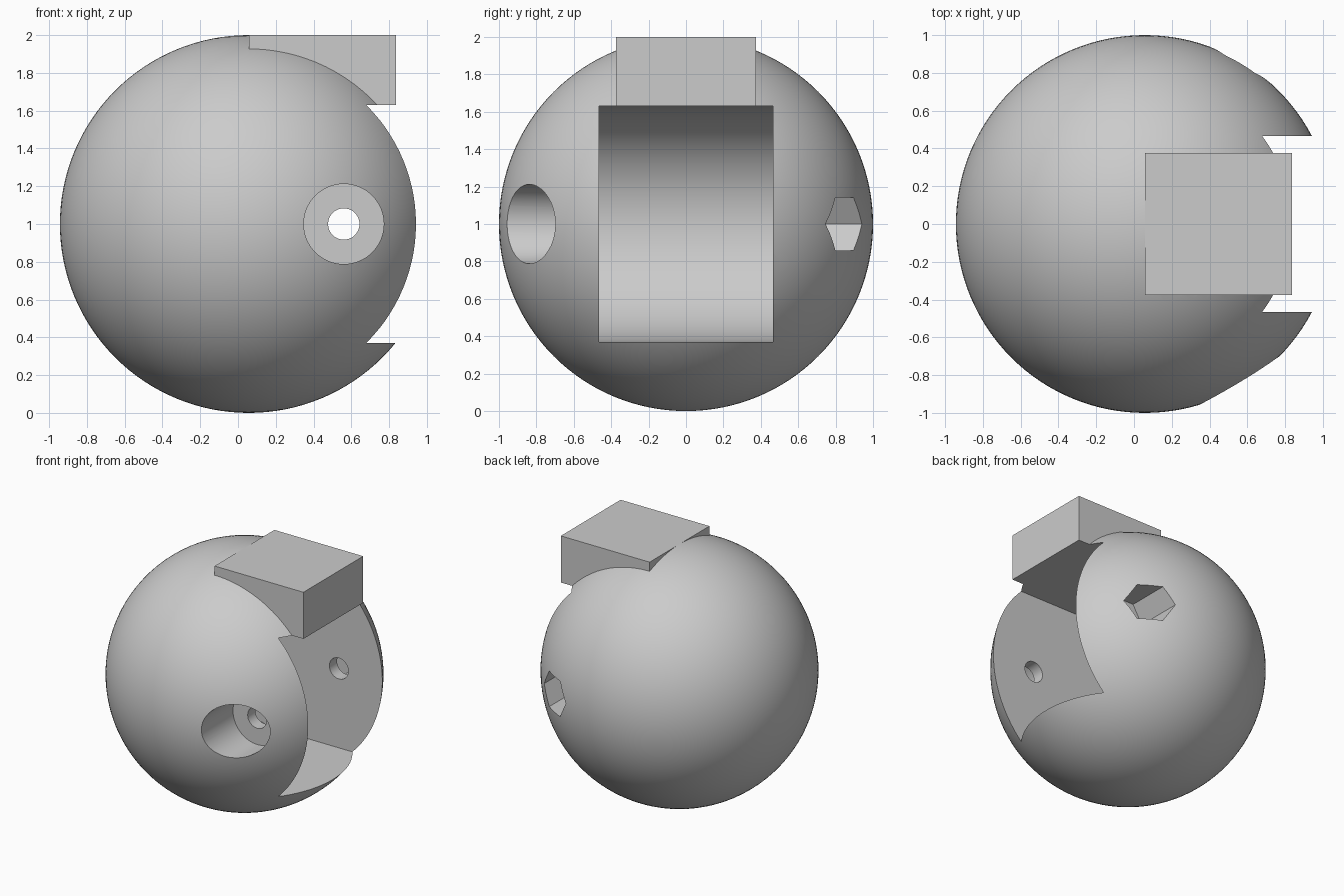
import bpy, bmesh
from math import cos, sin, pi, tau, radians

cube = bpy.data.objects.get("Cube")
if cube:
    bpy.data.objects.remove(cube, do_unlink=True)

CX, CZ = 0.057, 1.0      # ball centre
PIN_X = 0.56             # hinge pin axis
SLOT_R, SLOT_HALF = 0.63, 0.465

grey = bpy.data.materials.new("light grey")
grey.use_nodes = True
grey.diffuse_color = (0.6, 0.6, 0.6, 1)
grey.node_tree.nodes["Principled BSDF"].inputs["Base Color"].default_value = (0.6, 0.6, 0.6, 1)


def make_object(name, bm):
    bmesh.ops.recalc_face_normals(bm, faces=bm.faces)
    mesh = bpy.data.meshes.new(name)
    bm.to_mesh(mesh)
    bm.free()
    mesh.materials.append(grey)
    obj = bpy.data.objects.new(name, mesh)
    bpy.context.collection.objects.link(obj)
    return obj


def prism(name, outline, y0, y1):
    """Extrude an x-z outline along y."""
    bm = bmesh.new()
    face = bm.faces.new([bm.verts.new((x, y0, z)) for x, z in outline])
    side = bmesh.ops.extrude_face_region(bm, geom=[face])["geom"]
    verts = [v for v in side if isinstance(v, bmesh.types.BMVert)]
    bmesh.ops.translate(bm, vec=(0, y1 - y0, 0), verts=verts)
    return make_object(name, bm)


def ring(radius, sides):
    return [(PIN_X + radius * cos(tau * i / sides), CZ + radius * sin(tau * i / sides))
            for i in range(sides)]


def combine(body, tool, operation):
    mod = body.modifiers.new(tool.name, 'BOOLEAN')
    mod.object, mod.operation, mod.solver = tool, operation, 'EXACT'
    tool.hide_render = True
    bpy.context.view_layer.objects.active = body
    bpy.ops.object.modifier_apply(modifier=mod.name)
    bpy.data.objects.remove(tool, do_unlink=True)


# Ball
bm = bmesh.new()
bmesh.ops.create_uvsphere(bm, u_segments=128, v_segments=64, radius=1)
bmesh.ops.translate(bm, vec=(CX, 0, CZ), verts=bm.verts)
ball = make_object("hinge_ball", bm)

# Block on top, trimmed flush with the slot roof by the slot cut
block = [(CX, 1.6), (0.837, 1.6), (0.837, 2), (CX, 2)]
combine(ball, prism("top_block", block, -0.375, 0.375), 'UNION')

# Round-backed slot open towards +x
arc = [(CX + SLOT_R * cos(a), CZ + SLOT_R * sin(a))
       for a in (pi / 2 + pi * i / 48 for i in range(49))]
slot = arc + [(1.3, CZ - SLOT_R), (1.3, CZ + SLOT_R)]
combine(ball, prism("slot_cutter", slot, -SLOT_HALF, SLOT_HALF), 'DIFFERENCE')

# Round bolt recess in front, hexagonal nut recess behind, pin hole through both
combine(ball, prism("bolt_recess_cutter", ring(0.212, 64), -1.2, -0.56), 'DIFFERENCE')
combine(ball, prism("nut_recess_cutter", ring(0.163, 6), 0.56, 1.2), 'DIFFERENCE')
combine(ball, prism("pin_hole_cutter", ring(0.083, 40), -0.7, 0.7), 'DIFFERENCE')

# Single material and smooth shading with crisp cut edges
ball.data.materials.clear()
ball.data.materials.append(grey)
for face in ball.data.polygons:
    face.material_index = 0
bpy.ops.object.select_all(action='DESELECT')
ball.select_set(True)
bpy.context.view_layer.objects.active = ball
bpy.ops.object.shade_smooth_by_angle(angle=radians(25))
